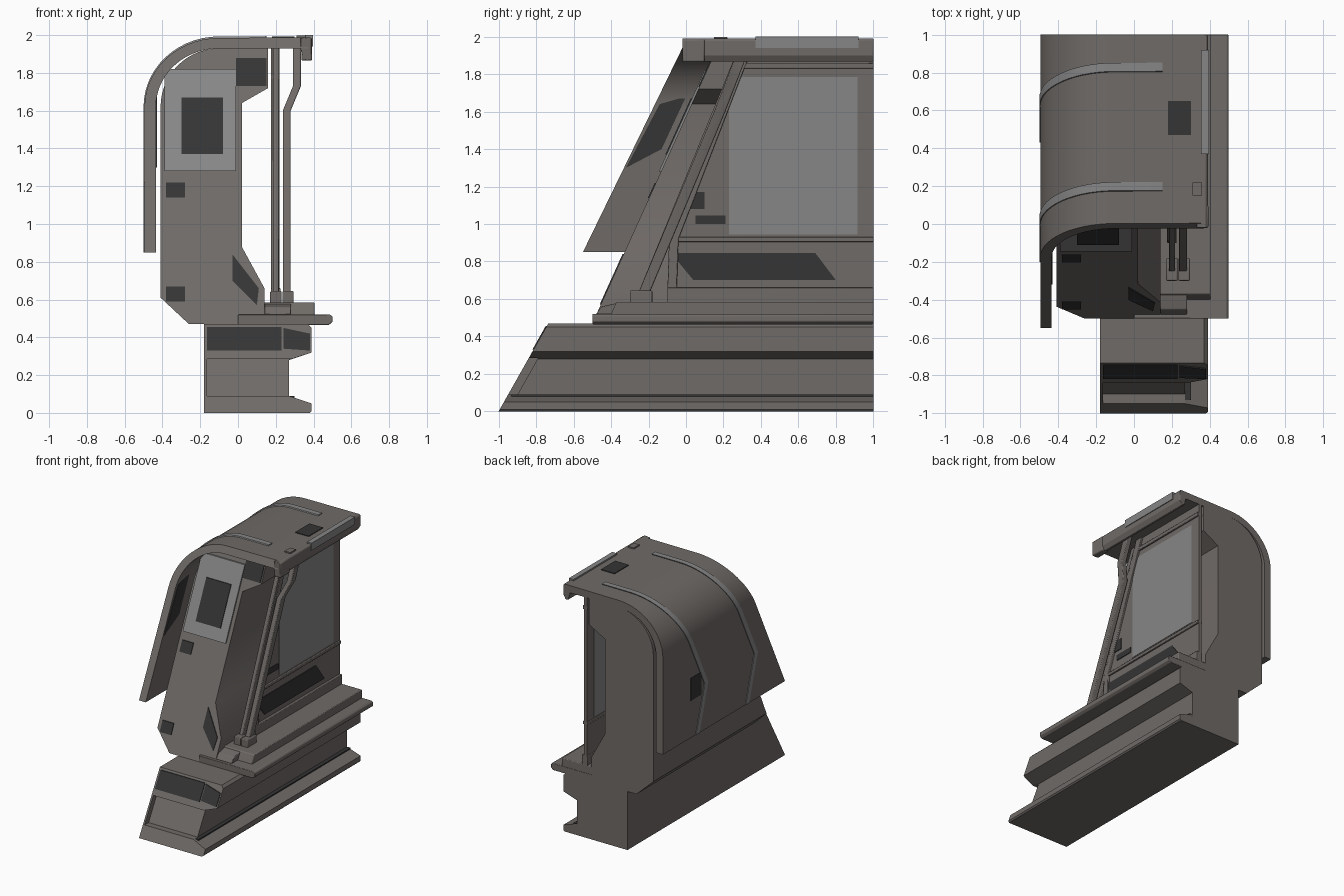
import bpy, bmesh
from math import sin, cos, pi

if "Cube" in bpy.data.objects:
    bpy.data.objects.remove(bpy.data.objects["Cube"])


def material(name, c):
    m = bpy.data.materials.new(name)
    m.diffuse_color = (*c, 1)
    m.use_nodes = True
    m.node_tree.nodes["Principled BSDF"].inputs["Base Color"].default_value = m.diffuse_color
    return m


HULL = material("warm_grey", (0.16, 0.145, 0.135))
DARK = material("dark_panel", (0.035, 0.035, 0.035))
PALE = material("pale_panel", (0.24, 0.24, 0.24))


def finish(name, bm, mat, bevel=0):
    bmesh.ops.recalc_face_normals(bm, faces=bm.faces)
    me = bpy.data.meshes.new(name)
    bm.to_mesh(me)
    bm.free()
    me.materials.append(mat)
    ob = bpy.data.objects.new(name, me)
    bpy.context.collection.objects.link(ob)
    if bevel:
        b = ob.modifiers.new("bevel", 'BEVEL')
        b.width, b.segments = bevel, 2
    return ob


def loft(name, a, b, mat, bevel=0, strip=False):
    """Solid between two matching loops; strip caps it with quads."""
    bm = bmesh.new()
    A, B = [[bm.verts.new(p) for p in loop] for loop in (a, b)]
    n = len(A)
    for i in range(n):
        j = (i + 1) % n
        bm.faces.new((A[i], A[j], B[j], B[i]))
    for L in (A, B):
        if strip:
            for i in range(n // 2 - 1):
                bm.faces.new((L[i], L[i + 1], L[n - 2 - i], L[n - 1 - i]))
        else:
            bm.faces.new(L)
    return finish(name, bm, mat, bevel)


def prism(name, xz, front, back=lambda z: 1.0, mat=HULL, bevel=0, strip=False):
    """x-z profile run along y between two raked ends."""
    return loft(name, [(x, front(z), z) for x, z in xz],
                [(x, back(z), z) for x, z in xz], mat, bevel, strip)


def slab(name, yz, x0, x1, mat=HULL, bevel=0):
    return loft(name, [(x0, y, z) for y, z in yz], [(x1, y, z) for y, z in yz], mat, bevel)


def rect(a0, a1, b0, b1):
    return [(a0, b0), (a1, b0), (a1, b1), (a0, b1)]


def box(name, x0, x1, y0, y1, z0, z1, mat=HULL, bevel=0):
    return slab(name, rect(y0, y1, z0, z1), x0, x1, mat, bevel)


def arc(rx, rz, n=14):
    return [(-0.1 - rx * cos(t * pi / 2 / n), 1.62 + rz * sin(t * pi / 2 / n)) for t in range(n + 1)]


# Raked front planes: y as a function of height
base_f = lambda z: -1 + z * 0.565
body_f = lambda z: -0.5 + (z - 0.47) * 0.453
shell_f = lambda z: -0.55 + (z - 0.85) * 0.487


def front_panel(name, xz, f, mat, lift=0.006):
    prism(name, xz, lambda z: f(z) - lift, lambda z: f(z) + 0.01, mat)


# Base beam with side channel and front recess
base = prism("base_beam", [(-0.18, 0), (0.38, 0), (0.39, 0.01), (0.39, 0.05), (0.27, 0.09),
                           (0.27, 0.28), (0.39, 0.32), (0.39, 0.45), (0.37, 0.47), (-0.18, 0.47)], base_f)
cutter = prism("front_recess_cutter", rect(-0.165, 0.3, 0.09, 0.285),
               lambda z: base_f(z) - 0.2, lambda z: base_f(z) + 0.05)
cutter.hide_render = True
cutter.hide_viewport = True
cut = base.modifiers.new("recess", 'BOOLEAN')
cut.object = cutter
cut.solver = 'EXACT'
front_panel("base_front_panel", rect(-0.165, 0.23, 0.33, 0.455), base_f, DARK)
front_panel("base_corner_panel", [(0.24, 0.34), (0.38, 0.33), (0.38, 0.42), (0.24, 0.45)], base_f, DARK)
box("channel_trim", 0.26, 0.30, -0.93, 1, 0.065, 0.09, DARK)

# Stepped deck beside the body
prism("deck_plate", [(0.0, 0.465), (0.48, 0.465), (0.5, 0.48), (0.5, 0.51), (0.49, 0.52), (0.0, 0.52)],
      lambda z: -0.5, bevel=0.004)
prism("deck_step", rect(0.12, 0.405, 0.515, 0.585), lambda z: -0.40 + (z - 0.52) * 0.45, bevel=0.006)
slab("deck_front_ramp", [(-0.48, 0.52), (-0.36, 0.52), (-0.36, 0.58), (-0.45, 0.56)], 0.14, 0.28, bevel=0.004)

# Inner body with raked nose and recessed side
prism("inner_body", [(0.14, 0.47), (0.14, 0.66), (0.02, 0.88), (0.02, 1.64), (0.16, 1.72), (0.16, 1.93)]
      + arc(0.31, 0.31)[::-1] + [(-0.41, 0.61), (-0.26, 0.47)], body_f)
front_panel("nose_screen", rect(-0.39, -0.01, 1.28, 1.82), body_f, PALE, 0.012)
front_panel("nose_screen_inset", rect(-0.30, -0.08, 1.37, 1.67), body_f, DARK, 0.018)
front_panel("nose_upper_panel", rect(-0.01, 0.15, 1.73, 1.88), body_f, DARK)
for i, z in enumerate((1.14, 0.59)):
    front_panel(f"nose_badge_{i}", rect(-0.38, -0.28, z, z + 0.08), body_f, DARK)
front_panel("nose_lower_panel", [(-0.03, 0.70), (0.10, 0.57), (0.11, 0.66), (-0.03, 0.84)], body_f, DARK)

# Curved outer shell over the body
outer, inner = arc(0.395, 0.365), arc(0.335, 0.31)
outer = [(-0.495, 0.85)] + outer + [(0.37, 1.988)]
inner = [(-0.435, 0.85)] + inner + [(0.37, 1.93)]
prism("outer_shell", outer + inner[::-1], shell_f, strip=True)


# Raised bands following the shell, kinked near the bottom
def band_y(off):
    return lambda z: shell_f(max(z, 1.22)) + off + max(0, 1.22 - z) * 0.3


hi = [(-0.5, 0.85), (-0.5, 1.22)] + arc(0.4, 0.373) + [(0.15, 1.994)]
lo = [(-0.47, 0.85), (-0.47, 1.22)] + arc(0.37, 0.34) + [(0.15, 1.96)]
for i, off in enumerate((0.17, 0.80)):
    prism(f"shell_band_{i}", hi + lo[::-1], band_y(off), band_y(off + 0.045), PALE, strip=True)
box("shell_side_patch", -0.5, -0.48, 0.52, 0.65, 1.15, 1.33, DARK)
box("roof_patch", 0.18, 0.30, 0.47, 0.65, 1.97, 1.993, DARK)
slab("shell_inner_patch", [(-0.32, 1.30), (-0.13, 1.40), (0.0, 1.68), (-0.14, 1.64)], -0.437, -0.43, DARK)

# Roof edge rail and cap
prism("roof_rail", [(0.33, 1.93), (0.345, 1.87), (0.37, 1.865), (0.39, 1.90), (0.39, 1.98), (0.38, 1.99),
                    (0.33, 1.985)], lambda z: -0.02, bevel=0.004)
box("roof_rail_nose", 0.335, 0.393, -0.02, 0.10, 1.865, 1.985, bevel=0.008)
box("roof_rail_cap", 0.355, 0.396, 0.37, 0.92, 1.94, 2.0, PALE)
box("roof_clip", 0.31, 0.36, 0.15, 0.22, 1.96, 1.998)

# Window wall
slab("window_wall", [(-0.1, 0.58), (-0.1, 0.66), (-0.08, 0.92), (0.30, 1.94), (1, 1.94), (1, 0.58)], 0.18, 0.205)
slab("window_glass", rect(0.23, 0.915, 0.945, 1.785), 0.176, 0.209, PALE)
box("window_sill", 0.175, 0.218, -0.08, 1, 0.905, 0.93, bevel=0.004)
box("window_header", 0.175, 0.218, 0.27, 1, 1.83, 1.86, bevel=0.004)
box("wall_foot", 0.175, 0.225, -0.10, 1, 0.58, 0.66, bevel=0.004)
slab("wall_front_frame", [(-0.1, 0.62), (-0.05, 0.62), (-0.04, 0.92), (0.35, 1.93), (0.29, 1.93), (-0.09, 0.92)],
     0.175, 0.22, bevel=0.004)
slab("lower_wall_panel", [(0.04, 0.70), (0.80, 0.70), (0.69, 0.845), (-0.08, 0.845)], 0.19, 0.211, DARK)
box("wall_label_upper", 0.19, 0.211, 0.0, 0.10, 1.08, 1.17, DARK)
box("wall_label_lower", 0.19, 0.211, 0.05, 0.21, 1.0, 1.045, DARK)

# Bent front pillar and its slim inner post
for name, path, w in (("front_pillar", [(0.258, -0.25, 0.57), (0.258, 0.18, 1.60), (0.312, 0.23, 1.73),
                                        (0.312, 0.31, 1.94)], 0.021),
                      ("inner_post", [(0.2, -0.25, 0.57), (0.2, 0.31, 1.94)], 0.016)):
    bm = bmesh.new()
    rings = [[bm.verts.new((x + sx * w, y + sy * 0.03, z)) for sx, sy in ((-1, -1), (1, -1), (1, 1), (-1, 1))]
             for x, y, z in path]
    for a, b in zip(rings, rings[1:]):
        for i in range(4):
            bm.faces.new((a[i], a[(i + 1) % 4], b[(i + 1) % 4], b[i]))
    bm.faces.new(rings[0])
    bm.faces.new(rings[-1])
    finish(name, bm, HULL, 0.006)
for i, x in enumerate((0.17, 0.235)):
    box(f"pillar_foot_{i}", x, x + 0.06, -0.30, -0.18, 0.575, 0.645, bevel=0.006)

# Smooth the curves, keep edges crisp
bpy.ops.object.select_all(action='DESELECT')
for ob in bpy.context.scene.objects:
    if ob.type == 'MESH' and not ob.hide_render:
        ob.select_set(True)
        bpy.context.view_layer.objects.active = ob
bpy.ops.object.shade_smooth_by_angle(angle=0.5)
